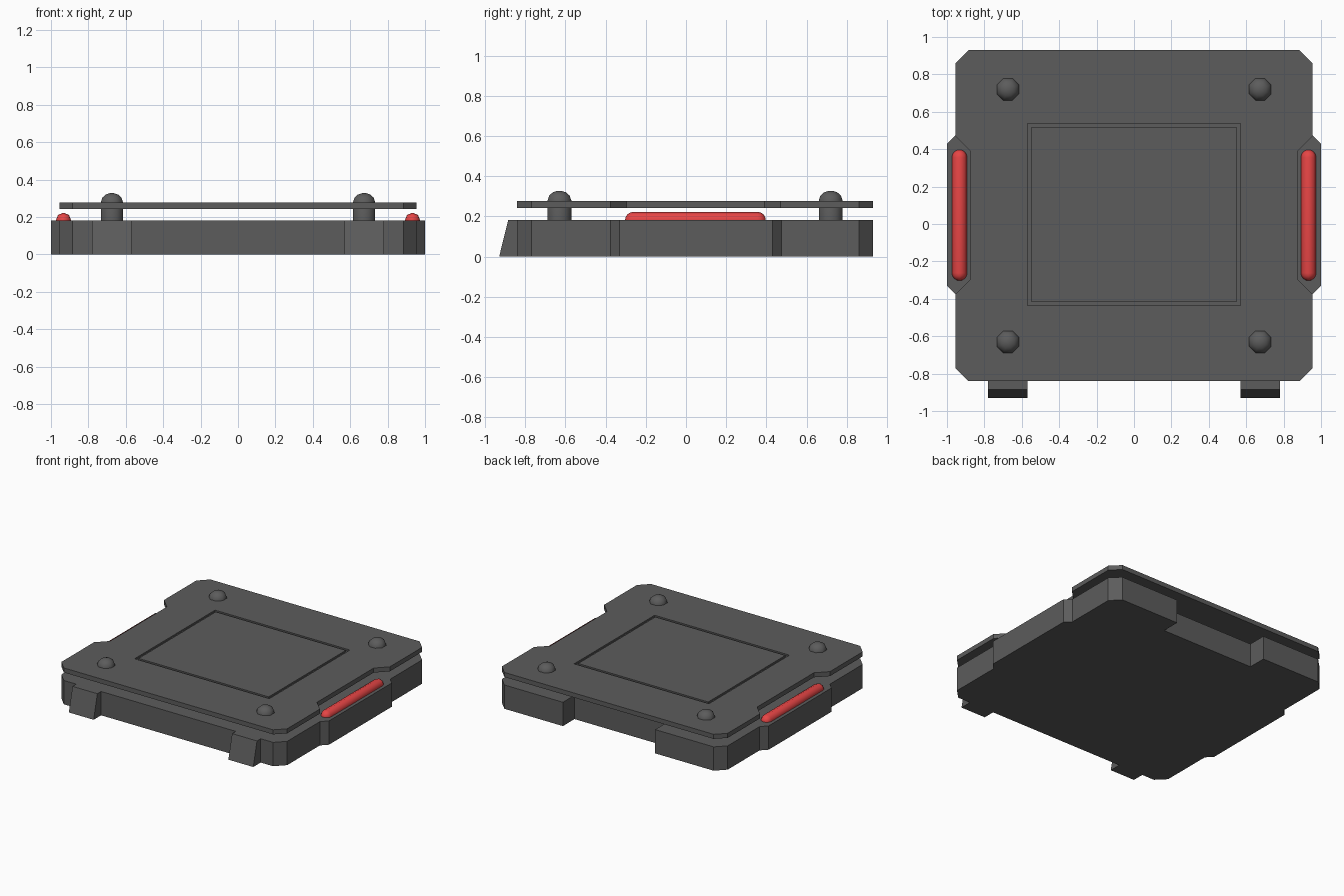
import bpy, bmesh
from math import pi, cos, sin, radians
from mathutils import Vector

if "Cube" in bpy.data.objects:
    bpy.data.objects.remove(bpy.data.objects["Cube"])


def material(name, colour):
    mat = bpy.data.materials.new(name)
    mat.diffuse_color = (*colour, 1)
    mat.use_nodes = True
    mat.node_tree.nodes["Principled BSDF"].inputs["Base Color"].default_value = mat.diffuse_color
    return mat


dark = material("dark_grey", (0.107, 0.107, 0.107))
red = material("handle_red", (0.8, 0.06, 0.06))


def finish(bm, name, mat=dark, smooth=False):
    bmesh.ops.recalc_face_normals(bm, faces=bm.faces)
    me = bpy.data.meshes.new(name)
    bm.to_mesh(me)
    bm.free()
    ob = bpy.data.objects.new(name, me)
    bpy.context.collection.objects.link(ob)
    me.materials.append(mat)
    if smooth:
        bpy.ops.object.select_all(action="DESELECT")
        ob.select_set(True)
        bpy.context.view_layer.objects.active = ob
        bpy.ops.object.shade_smooth_by_angle(angle=radians(50))
    return ob


def extrude(bm, points, vec):
    face = bm.faces.new([bm.verts.new(p) for p in points])
    out = bmesh.ops.extrude_face_region(bm, geom=[face])
    verts = [g for g in out["geom"] if isinstance(g, bmesh.types.BMVert)]
    bmesh.ops.translate(bm, verts=verts, vec=vec)


def lathe(bm, profile, place, sides=8, turn=0.0):
    # profile: (radius, height) pairs, capped with flat polygons
    rings = []
    for r, h in profile:
        angles = [2 * pi * (i + turn) / sides for i in range(sides)]
        rings.append([bm.verts.new(place(r * cos(a), r * sin(a), h)) for a in angles])
    for lo, hi in zip(rings, rings[1:]):
        for i in range(sides):
            j = (i + 1) % sides
            bm.faces.new((lo[i], lo[j], hi[j], hi[i]))
    bm.faces.new(rings[0])
    bm.faces.new(rings[-1])


def mirrored(half, z):
    return [(x, y, z) for x, y in half] + [(-x, y, z) for x, y in reversed(half)]


# Base slab: chamfered corners, side bulges, recess in the back
bm = bmesh.new()
base = [(0.885, -0.84), (0.955, -0.77), (0.955, -0.375), (1.0, -0.33), (1.0, 0.43),
        (0.955, 0.475), (0.955, 0.86), (0.885, 0.93), (0.39, 0.93), (0.39, 0.79)]
extrude(bm, mirrored(base, 0), (0, 0, 0.182))
finish(bm, "base")

# Top plate with side cut-outs for the handles
bm = bmesh.new()
plate = [(0.885, -0.84), (0.955, -0.77), (0.955, -0.375), (0.875, -0.295), (0.875, 0.39),
         (0.955, 0.47), (0.955, 0.86), (0.885, 0.93)]
extrude(bm, mirrored(plate, 0.243), (0, 0, 0.035))
top_plate = finish(bm, "top_plate")

# Rectangular groove cut in the plate
X, Y0, Y1, W = 0.57, -0.435, 0.537, 0.02
outer = [(-X, Y0), (X, Y0), (X, Y1), (-X, Y1)]
inner = [(-X + W, Y0 + W), (X - W, Y0 + W), (X - W, Y1 - W), (-X + W, Y1 - W)]
bm = bmesh.new()
loops = [[bm.verts.new((x, y, z)) for x, y in pts]
         for pts, z in ((outer, 0.266), (outer, 0.32), (inner, 0.32), (inner, 0.266))]
for a, b in zip(loops, loops[1:] + loops[:1]):
    for i in range(4):
        j = (i + 1) % 4
        bm.faces.new((a[i], a[j], b[j], b[i]))
cutter = finish(bm, "groove_cutter")
cutter.hide_render = True
cutter.hide_viewport = True
mod = top_plate.modifiers.new("groove", "BOOLEAN")
mod.operation = "DIFFERENCE"
mod.solver = "EXACT"
mod.object = cutter

# Corner posts with domed heads
R = 0.064
post = [(R, 0.175), (R, 0.28), (R * 0.86, 0.304), (R * 0.56, 0.32), (R * 0.2, 0.327)]
for sx, side in ((-1, "left"), (1, "right")):
    for y, end in ((-0.63, "front"), (0.72, "back")):
        bm = bmesh.new()
        lathe(bm, post, lambda a, b, h: Vector((sx * 0.674 + a, y + b, h)), turn=0.5)
        finish(bm, f"post_{end}_{side}", smooth=True)

# Red side handles: faceted bars with rounded ends
r = 0.041
arc = [(r * cos(t), r * sin(t)) for t in (0, pi / 8, pi / 4, 3 * pi / 8, pi / 2 - 0.1)]
handle = [(a, -0.303 + r - h) for a, h in reversed(arc)] + [(a, 0.397 - r + h) for a, h in arc]
for sx, side in ((-1, "left"), (1, "right")):
    bm = bmesh.new()
    lathe(bm, handle, lambda a, b, h: Vector((sx * 0.933 + a, h, 0.182 + b)))
    finish(bm, f"handle_{side}", red, smooth=True)

# Sloped front feet
for sx, side in ((-1, "left"), (1, "right")):
    bm = bmesh.new()
    prof = [(-0.82, 0), (-0.93, 0), (-0.885, 0.182), (-0.82, 0.182)]
    extrude(bm, [(sx * 0.57, y, z) for y, z in prof], (sx * 0.21, 0, 0))
    finish(bm, f"front_foot_{side}")
